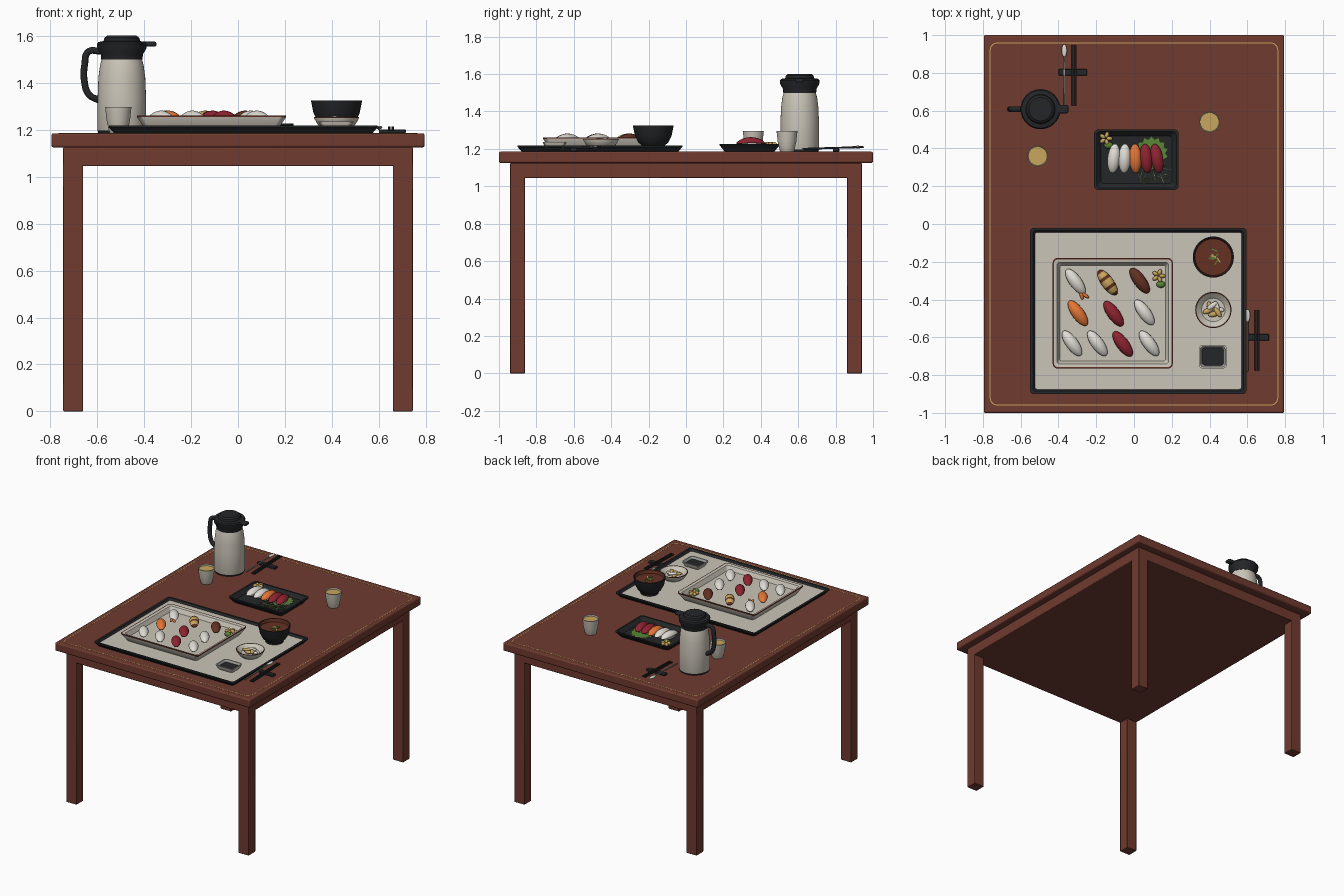
import bpy, bmesh, math, random
from mathutils import Matrix, Vector

random.seed(4)
if "Cube" in bpy.data.objects:
    bpy.data.objects.remove(bpy.data.objects["Cube"], do_unlink=True)


def material(name, *rgb):
    m = bpy.data.materials.new(name)
    m.use_nodes = True
    m.diffuse_color = (*rgb, 1)
    m.node_tree.nodes["Principled BSDF"].inputs["Base Color"].default_value = (*rgb, 1)
    return m


WOOD = material("red brown wood", .16, .043, .028)
BLACK = material("black lacquer", .018, .019, .021)
CREAM = material("cream ceramic", .6, .56, .48)
WHITE = material("rice white", .74, .71, .66)
BROWN = material("dark brown", .13, .03, .016)
GOLD = material("tea gold", .58, .38, .11)
ORANGE = material("salmon orange", .78, .18, .035)
RED = material("tuna red", .27, .017, .03)
GREEN = material("leaf green", .1, .24, .035)
GREY = material("metal grey", .33, .33, .31)

TOP = 1.185      # table surface
TRAY = 1.205     # serving tray floor
PLATE = 1.226    # sushi plate floor


def finish(bm, name, mats, angle=35):
    mesh = bpy.data.meshes.new(name)
    bmesh.ops.recalc_face_normals(bm, faces=bm.faces)
    bm.to_mesh(mesh)
    bm.free()
    for m in mats:
        mesh.materials.append(m)
    mesh.shade_smooth()
    mesh.set_sharp_from_angle(angle=math.radians(angle))
    ob = bpy.data.objects.new(name, mesh)
    bpy.context.scene.collection.objects.link(ob)
    return ob


def loft(name, center, rings, mats, steps=6, caps=True):
    """Stack rounded rectangles (half x, half y, corner radius, z); one material per band, then the cap."""
    bm = bmesh.new()
    used = list(dict.fromkeys(mats))
    loops = []
    for hx, hy, r, z in rings:
        loop = []
        for k, (sx, sy) in enumerate(((1, 1), (-1, 1), (-1, -1), (1, -1))):
            for i in range(steps + 1):
                a = (k + i / steps) * math.pi / 2
                loop.append(bm.verts.new((center[0] + sx * (hx - r) + r * math.cos(a),
                                          center[1] + sy * (hy - r) + r * math.sin(a), z)))
        loops.append(loop)
    n = len(loops[0])
    for b, (lo, hi) in enumerate(zip(loops, loops[1:])):
        for i in range(n):
            j = (i + 1) % n
            bm.faces.new((lo[i], lo[j], hi[j], hi[i])).material_index = used.index(mats[b])
    if caps:
        bm.faces.new(loops[0][::-1]).material_index = used.index(mats[0])
        bm.faces.new(loops[-1]).material_index = used.index(mats[-1])
    bmesh.ops.remove_doubles(bm, verts=bm.verts, dist=1e-5)
    return finish(bm, name, used)


def lathe(name, center, profile, mats):
    return loft(name, center, [(r, r, r, z) for r, z in profile], mats, steps=10)


def box(name, loc, size, mat, bevel=.004, tilt=0, turn=0):
    bm = bmesh.new()
    m = Matrix.Translation(loc) @ Matrix.Rotation(turn, 4, 'Z') @ Matrix.Rotation(tilt, 4, 'X')
    bmesh.ops.create_cube(bm, size=1, matrix=m @ Matrix.Diagonal((*size, 1)))
    ob = finish(bm, name, [mat], 30)
    if bevel:
        mod = ob.modifiers.new("edge", 'BEVEL')
        mod.width, mod.segments = bevel, 2
    return ob


def blob(name, loc, size, mats, turn=0, bend=0, stripe=0):
    """Ellipsoid along x, drooping toward its ends, with optional crosswise stripes."""
    bm = bmesh.new()
    bmesh.ops.create_uvsphere(bm, u_segments=16, v_segments=14, radius=1,
                              matrix=Matrix.Rotation(math.pi / 2, 4, 'Y'))
    if stripe:
        for f in bm.faces:
            f.material_index = int((f.calc_center_median().x + 1) * stripe) % 2
    for v in bm.verts:
        x, y, z = v.co
        v.co = (x * size[0], y * size[1], z * size[2] - bend * (x * x + .6 * y * y))
    bm.transform(Matrix.Translation(loc) @ Matrix.Rotation(turn, 4, 'Z'))
    return finish(bm, name, mats, 60)


def sushi(name, x, y, floor, turn, mats, stripe=0, long=.08):
    blob(name + "_rice", (x, y, floor + .018), (long * .8, .028, .02), [WHITE], turn)
    blob(name + "_topping", (x, y, floor + .04), (long, .033, .016), mats, turn, .018, stripe)


def garnish(name, x, y, floor, dx, dy):
    # ginger petals around a centre, with a dab of green paste beside them
    for i in range(5):
        a = i * math.tau / 5
        blob(f"{name}_ginger_{i}", (x + .02 * math.cos(a), y + .02 * math.sin(a), floor + .016),
             (.017, .011, .014), [GOLD], a)
    blob(name + "_paste", (x + dx, y + dy, floor + .012), (.024, .018, .016), [GREEN])


# Table
box("table_top", (0, 0, 1.155), (1.59, 2, .06), WOOD, .008)
box("table_apron", (0, 0, 1.085), (1.49, 1.88, .08), WOOD)
for sx, nx in ((-1, "right"), (1, "left")):
    for sy, ny in ((-1, "front"), (1, "back")):
        box(f"{ny}_{nx}_leg", (sx * .7025, sy * .9, .53), (.085, .08, 1.06), WOOD)
loft("gold_inlay", (0, 0), [(.764, .961, .04, TOP - .002), (.764, .961, .04, TOP + .001),
     (.759, .956, .036, TOP + .001), (.759, .956, .036, TOP - .002)], [GOLD] * 3, caps=False)

# Serving tray
loft("serving_tray", (.0225, -.46),
     [(.55, .418, .015, TOP), (.5725, .44, .02, 1.21), (.5725, .44, .02, 1.218),
      (.557, .425, .015, 1.218), (.547, .415, .012, TRAY)], [BLACK] * 4 + [CREAM])

# Sushi plate
loft("sushi_plate", (-.1125, -.4725),
     [(.285, .26, .02, TRAY), (.318, .292, .025, 1.255), (.318, .292, .025, 1.26),
      (.311, .285, .022, 1.261), (.296, .27, .018, 1.256), (.28, .254, .015, PLATE)],
     [CREAM, BROWN, BROWN, CREAM, CREAM, CREAM])
SLANT = -math.radians(54)
pieces = [
    ("prawn", -.31, -.305, [WHITE], 0), ("egg_roll", -.14, -.31, [BROWN, GOLD], 3.5),
    ("eel", .03, -.3, [BROWN], 0), ("salmon", -.297, -.472, [ORANGE], 0),
    ("tuna", -.108, -.475, [RED], 0), ("squid", .055, -.468, [WHITE], 0),
    ("bream", -.328, -.632, [WHITE], 0), ("scallop", -.194, -.632, [WHITE], 0),
    ("lean_tuna", -.06, -.635, [RED], 0), ("halibut", .08, -.632, [WHITE], 0)]
for name, x, y, mats, stripe in pieces:
    sushi(name, x, y, PLATE, SLANT, mats, stripe)
for i in (-1, 1):
    blob(f"prawn_tail_{i}", (-.268 + .01 * i, -.378, PLATE + .025), (.024, .009, .008),
         [ORANGE], SLANT + .35 * i)
garnish("plate_garnish", .13, -.275, PLATE, .012, -.045)

# Soup bowl
lathe("soup_bowl", (.42, -.175),
      [(.06, TRAY), (.062, 1.218), (.08, 1.235), (.098, 1.27), (.109, 1.325), (.102, 1.325),
       (.097, 1.302)], [BLACK] * 5 + [BROWN] * 2)
for i in range(9):
    a = random.uniform(0, math.tau)
    r = random.uniform(0, .04)
    box(f"soup_leaf_{i}", (.42 + r * math.cos(a), -.175 + r * math.sin(a), 1.304),
        (.03, .006, .004), GREEN if i % 3 else GOLD, 0, 0, a * 2)

# Ginger dish
lathe("ginger_dish", (.42, -.455),
      [(.06, TRAY), (.08, 1.222), (.096, 1.25), (.096, 1.254), (.091, 1.254), (.062, 1.228)],
      [CREAM, CREAM, BROWN, BROWN, CREAM, CREAM])
for i in range(7):
    a = i * 2.4
    blob(f"ginger_slice_{i}", (.42 + .028 * math.cos(a), -.455 + .022 * math.sin(a), 1.236 + .002 * i),
         (.03, .014, .01), [GOLD if i % 3 else WHITE], a * .7)

# Sauce dish
loft("sauce_dish", (.4175, -.7025),
     [(.058, .048, .02, TRAY), (.074, .063, .022, 1.232), (.074, .063, .022, 1.236),
      (.066, .055, .018, 1.236), (.057, .046, .016, 1.222)], [CREAM, CREAM, CREAM, GREY, BLACK])


def cutlery(prefix, x, y, rest_x, rest_len, spoon_x):
    # two chopsticks and a small spoon lying on a rest
    box(prefix + "_rest", (rest_x, y, TOP + .009), (rest_len, .034, .016), BLACK, .004)
    for i in (-1, 1):
        box(f"{prefix}_chopstick_{i}", (x + .008 * i, y - .015, TOP + .02), (.011, .32, .01),
            BLACK, .002, .03)
    box(prefix + "_spoon_handle", (spoon_x, y - .04, TOP + .021), (.008, .28, .007), GREY, .002, .03)
    blob(prefix + "_spoon_bowl", (spoon_x, y + .115, TOP + .025), (.034, .014, .007), [WHITE],
         math.pi / 2)


cutlery("front", .652, -.6, .658, .115, .601)
cutlery("back", -.317, .803, -.324, .15, -.369)

# Small black plate with its sushi
loft("small_plate", (.0125, .34),
     [(.195, .132, .02, TOP), (.224, .161, .025, 1.22), (.224, .161, .025, 1.226),
      (.212, .149, .02, 1.226), (.188, .125, .015, 1.2)], [BLACK] * 5)
for i, (name, mat) in enumerate((("white_fish", WHITE), ("sea_bass", WHITE), ("trout", ORANGE),
                                 ("fatty_tuna", RED), ("red_tuna", RED))):
    sushi(name, -.107 + .057 * i, .347, 1.207, math.radians(84 + 4 * i), [mat], 0, .078)
garnish("small_plate_garnish", -.15, .452, 1.207, .015, -.035)

# Jagged leaf and shredded greens
bm = bmesh.new()
rim = []
for i in range(28):
    a, r = i * math.tau / 28, .088 if i % 2 else .072
    rim.append(bm.verts.new((.092 + r * math.cos(a), .375 + r * math.sin(a), 1.207)))
bm.faces.new(rim)
bmesh.ops.solidify(bm, geom=bm.faces[:], thickness=.004)
finish(bm, "garnish_leaf", [GREEN])
for i in range(26):
    box(f"shredded_green_{i}", (random.uniform(.02, .18), random.uniform(.225, .31),
                                random.uniform(1.206, 1.218)), (.055, .003, .003),
        WHITE if i % 4 == 0 else GREEN, 0, 0, random.uniform(0, math.pi))

# Tea cups
for name, c in (("right_cup", (-.51, .36)), ("left_cup", (.4, .54))):
    lathe(name, c, [(.036, TOP), (.04, 1.195), (.05, 1.24), (.056, 1.296), (.052, 1.296),
                    (.05, 1.286)], [CREAM] * 5 + [GOLD])

# Vacuum flask
FX, FY = -.495, .608
lathe("flask_body", (FX, FY),
      [(.1, TOP), (.103, 1.197), (.104, 1.2), (.103, 1.34), (.1, 1.42), (.093, 1.475), (.084, 1.506)],
      [BLACK] + [CREAM] * 6)
lathe("flask_lid", (FX, FY),
      [(.088, 1.5), (.09, 1.522), (.104, 1.545), (.106, 1.566), (.1, 1.574), (.078, 1.578),
       (.074, 1.592), (.062, 1.601)], [BLACK] * 8)
box("flask_spout", (FX + .105, FY, 1.565), (.085, .045, .022), BLACK, .008)

curve = bpy.data.curves.new("flask_handle", 'CURVE')
curve.dimensions = '3D'
curve.bevel_depth, curve.bevel_resolution, curve.use_fill_caps = .015, 3, True
path = [(-.585, 1.535), (-.638, 1.532), (-.653, 1.48), (-.655, 1.41), (-.635, 1.35), (-.59, 1.325)]
spline = curve.splines.new('BEZIER')
spline.bezier_points.add(len(path) - 1)
for p, (x, z) in zip(spline.bezier_points, path):
    p.co = Vector((x, FY, z))
    p.handle_left_type = p.handle_right_type = 'AUTO'
curve.materials.append(BLACK)
bpy.context.scene.collection.objects.link(bpy.data.objects.new("flask_handle", curve))
